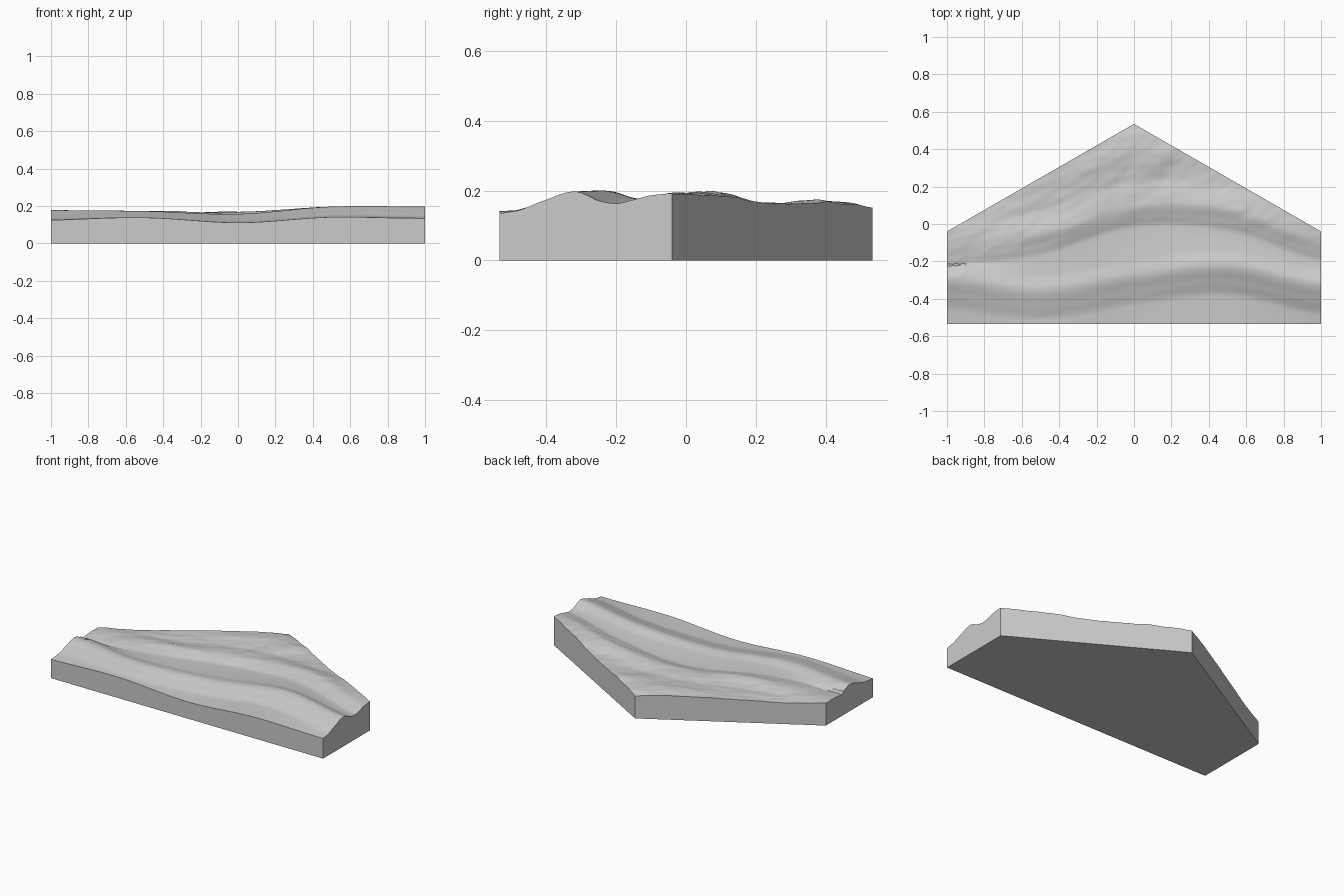
import bpy, bmesh, math
from mathutils import noise, Vector

cube = bpy.data.objects.get("Cube")
if cube:
    bpy.data.objects.remove(cube, do_unlink=True)

FRONT, SIDE, APEX = -0.535, -0.04, 0.535
COLUMNS, ROWS = 160, 90

# Centre lines of the two long slopes, sampled evenly from left to right in x
bank_line = [-.38, -.44, -.36, -.31, -.41]
ridge_line = [-.17, -.12, .03, .01, -.15]

# Heights along x for each feature, from the front edge to the back
heights = dict(
    front=[.122, .138, .11, .14, .13],
    bank_foot=[.133, .138, .116, .146, .141],
    bank=[.155, .155, .136, .171, .17],
    bank_crest=[.178, .173, .158, .197, .197],
    dip=[.155, .156, .147, .177, .168],
    valley=[.138, .15, .139, .168, .163],
    ridge=[.145, .16, .152, .18, .173],
    ridge_crest=[.15, .172, .168, .196, .188],
    hollow=[.143, .15, .157, .166, .195],
    hill=[.14, .152, .172, .16, .19],
    back=[.14, .145, .148, .155, .18])


def spline(values, x):
    """Catmull-Rom curve through values spread over x = -1..1."""
    t = (x + 1) / 2 * (len(values) - 1)
    i = min(int(t), len(values) - 2)
    t -= i
    b, c = values[i], values[i + 1]
    a = values[i - 1] if i else b
    d = values[i + 2] if i + 2 < len(values) else c
    return b + t * ((c - a) / 2 + t * ((a - 2.5 * b + 2 * c - d / 2)
                                      + t * (1.5 * (b - c) + (d - a) / 2)))


def profile(x):
    """Cross-section as (y, z) points at the given x."""
    bank, ridge = spline(bank_line, x), spline(ridge_line, x)
    ys = [-.6, bank - .08, bank, bank + .09, bank + .17,
          ridge - .05, ridge, ridge + .07, ridge + .2, ridge + .33, .6]
    return [(y, spline(h, x)) for y, h in zip(ys, heights.values())]


def slope(p, i):
    """Tangent that is level at peaks and dips."""
    if i == 0 or i == len(p) - 1:
        return 0
    s = [(p[k + 1][1] - p[k][1]) / (p[k + 1][0] - p[k][0]) for k in (i - 1, i)]
    return 2 * s[0] * s[1] / (s[0] + s[1]) if s[0] * s[1] > 0 else 0


def ground(p, y):
    """Smooth height of the cross-section p at y."""
    i = max(k for k in range(len(p) - 1) if p[k][0] <= y)
    (y0, z0), (y1, z1) = p[i], p[i + 1]
    w = y1 - y0
    t = (y - y0) / w
    ease = t * t * (3 - 2 * t)
    return (z0 + (z1 - z0) * ease + w * t * (1 - t)
            * ((1 - t) * slope(p, i) - t * slope(p, i + 1)))


def roughness(x, y, ridge):
    """Uneven rocky ground that fades in behind the valley."""
    fade = min(max((y - ridge + .05) / .15, 0), 1)
    u, v = x * .9 + y * .4, y * .9 - x * .4
    return fade * (.006 * noise.noise(Vector((u * 5, v * 11, 3)))
                   + .003 * noise.noise(Vector((u * 12, v * 24, 8))))


# Top surface: a grid fitted to the pointed outline
bm = bmesh.new()
bmesh.ops.create_grid(bm, x_segments=COLUMNS, y_segments=ROWS, size=1)
sections = {}
for v in bm.verts:
    x = max(-1, min(1, v.co.x))
    key = round(x, 4)
    if key not in sections:
        sections[key] = profile(x)
    back = APEX + (SIDE - APEX) * abs(x)
    y = FRONT + (back - FRONT) * (v.co.y + 1) / 2
    z = ground(sections[key], y) + roughness(x, y, spline(ridge_line, x))
    v.co = (x, y, z)

# Walls and flat base
rim = [e for e in bm.edges if e.is_boundary]
walls = bmesh.ops.extrude_edge_only(bm, edges=rim)["geom"]
for v in walls:
    if isinstance(v, bmesh.types.BMVert):
        v.co.z = 0
bmesh.ops.edgeloop_fill(bm, edges=[e for e in bm.edges if e.is_boundary])
bmesh.ops.recalc_face_normals(bm, faces=bm.faces)

mesh = bpy.data.meshes.new("terrain_slab")
bm.to_mesh(mesh)
bm.free()
slab = bpy.data.objects.new("terrain_slab", mesh)
bpy.context.collection.objects.link(slab)

# Plain grey stone
stone = bpy.data.materials.new("grey_stone")
stone.use_nodes = True
colour = (.6, .6, .6, 1)
stone.diffuse_color = colour
stone.node_tree.nodes["Principled BSDF"].inputs["Base Color"].default_value = colour
mesh.materials.append(stone)

bpy.ops.object.select_all(action="DESELECT")
slab.select_set(True)
bpy.context.view_layer.objects.active = slab
bpy.ops.object.shade_smooth_by_angle(angle=math.radians(40))
